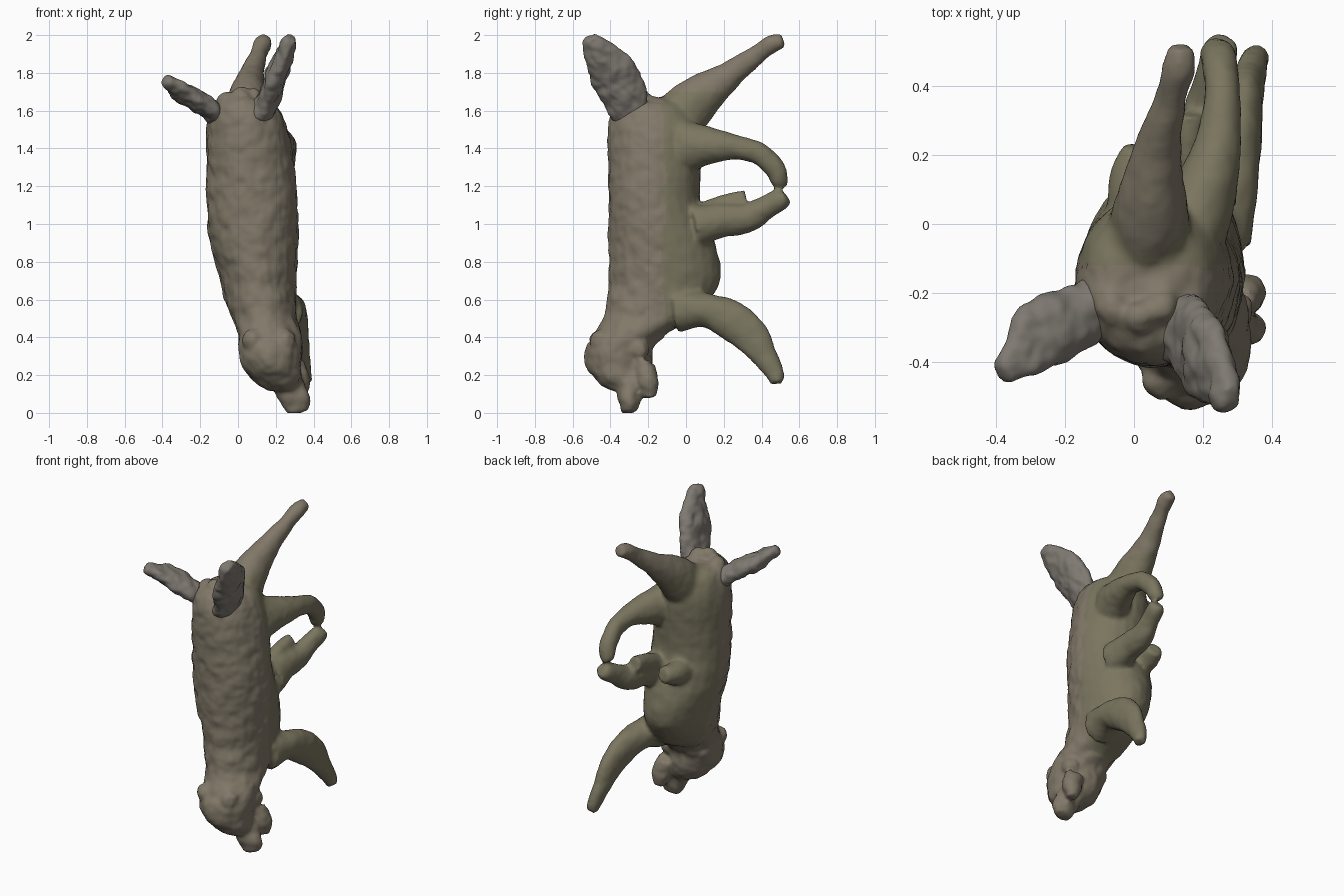
import bpy, bmesh, math
from mathutils import Vector, noise

SEG = 24


def loft(bm, rings):
    loops = [[bm.verts.new(p) for p in r] for r in rings]
    for a, b in zip(loops, loops[1:]):
        for i in range(SEG):
            j = (i + 1) % SEG
            bm.faces.new((a[i], a[j], b[j], b[i]))
    bm.faces.new(loops[0][::-1])
    bm.faces.new(loops[-1])


def spline(pts, n=5):
    # smooth interpolation through the control rows
    out = []
    for i in range(len(pts) - 1):
        p0, p1, p2, p3 = (pts[max(0, min(len(pts) - 1, k))] for k in (i - 1, i, i + 1, i + 2))
        for s in range(n):
            t = s / n
            out.append([0.5 * (2 * b + (c - a) * t + (2 * a - 5 * b + 4 * c - d) * t * t
                               + (3 * b - a - 3 * c + d) * t ** 3)
                        for a, b, c, d in zip(p0, p1, p2, p3)])
    return out + [list(pts[-1])]


def limb(bm, pts, hint=(1, 0, 0)):
    # rows are x, y, z, half width along hint, half width across it
    rows, rings = spline(pts), []
    for i, r in enumerate(rows):
        t = (Vector(rows[min(i + 1, len(rows) - 1)][:3]) - Vector(rows[max(i - 1, 0)][:3])).normalized()
        u = Vector(hint)
        u = (u - t * u.dot(t)).normalized()
        v = t.cross(u)
        rings.append([Vector(r[:3]) + u * r[3] * math.cos(k * math.tau / SEG)
                      + v * r[4] * math.sin(k * math.tau / SEG) for k in range(SEG)])
    loft(bm, rings)


def trunk(bm, rows):
    # rows are z, x min, x max, y min, y max
    rings = []
    for z, x0, x1, y0, y1 in spline(rows, 4):
        rings.append([Vector(((x0 + x1) / 2 + math.cos(k * math.tau / SEG) * (x1 - x0) / 2,
                              (y0 + y1) / 2 + math.sin(k * math.tau / SEG) * (y1 - y0) / 2, z))
                      for k in range(SEG)])
    loft(bm, rings)


def lump(bm, x, y, z, r):
    geo = bmesh.ops.create_uvsphere(bm, u_segments=12, v_segments=8, radius=r)
    bmesh.ops.translate(bm, verts=geo["verts"], vec=(x, y, z))


def material(name, col):
    m = bpy.data.materials.new(name)
    m.diffuse_color = (*col, 1)
    return m


HIDE = material("brown_hide", (0.22, 0.19, 0.14))
BELLY = material("olive_belly", (0.195, 0.18, 0.115))
GREY = material("grey_hide", (0.21, 0.19, 0.165))


def finish(name, bm, bump, pick, voxel=0.014):
    # fuse overlapping pieces into one sculpted skin, then roughen it
    bmesh.ops.recalc_face_normals(bm, faces=bm.faces)
    me = bpy.data.meshes.new(name)
    bm.to_mesh(me)
    bm.free()
    ob = bpy.data.objects.new(name, me)
    bpy.context.collection.objects.link(ob)
    rm = ob.modifiers.new("fuse", "REMESH")
    rm.mode, rm.voxel_size = "VOXEL", voxel
    sm = ob.modifiers.new("soften", "SMOOTH")
    sm.factor, sm.iterations = 0.5, 5
    skin = bpy.data.meshes.new_from_object(ob.evaluated_get(bpy.context.evaluated_depsgraph_get()))
    ob.modifiers.clear()
    ob.data = skin
    moves = [v.normal * bump * (noise.noise(v.co * 14) + 0.4 * noise.noise(v.co * 30))
             * (1 if v.co.y < -.12 else 0.4) for v in skin.vertices]
    for v, d in zip(skin.vertices, moves):
        v.co += d
        v.co.z = max(v.co.z, 0)
    skin.materials.clear()
    for m in (HIDE, BELLY, GREY):
        skin.materials.append(m)
    for p in skin.polygons:
        p.material_index = pick(p.center)
        p.use_smooth = True
    return ob


# Trunk, neck and head
bm = bmesh.new()
trunk(bm, [(1.67, -.07, .10, -.33, -.05), (1.63, -.135, .2, -.385, .03), (1.5, -.167, .265, -.412, .085),
           (1.3, -.167, .297, -.412, .08), (1.1, -.167, .317, -.412, .08), (.9, -.15, .32, -.412, .155),
           (.72, -.10, .31, -.408, .185), (.6, -.07, .31, -.42, .13), (.5, -.03, .315, -.44, .04),
           (.42, .0, .335, -.485, -.1), (.34, .0, .335, -.53, -.17), (.25, .02, .335, -.53, -.18),
           (.17, .08, .335, -.475, -.2), (.12, .15, .30, -.41, -.25)])
# Brow and cheek lumps on the head, knobs on the rump
for x, y, z, r in [(.08, -.45, .38, .06), (.25, -.45, .38, .06), (.17, -.485, .28, .06),
                   (.06, -.27, .36, .06), (.29, -.25, .34, .06),
                   (-.06, -.24, 1.65, .05), (.08, -.24, 1.67, .05), (.02, -.27, 1.68, .05)]:
    lump(bm, x, y, z, r)
# Muzzle and jaw
limb(bm, [(.23, -.31, .24, .08, .08), (.27, -.30, .14, .08, .065), (.305, -.30, .06, .08, .06),
          (.315, -.295, .002, .055, .04)])
limb(bm, [(.29, -.22, .26, .06, .05), (.325, -.20, .16, .058, .06), (.33, -.19, .08, .035, .035)])
# Upper leg
limb(bm, [(.04, -.07, 1.53, .13, .15), (.05, .06, 1.66, .105, .125), (.07, .22, 1.78, .068, .078),
          (.11, .38, 1.90, .045, .05), (.13, .45, 1.95, .05, .05), (.135, .515, 1.97, .036, .036)])
# Curled-down leg
limb(bm, [(.17, 0, 1.41, .11, .14), (.22, .14, 1.415, .085, .095), (.25, .27, 1.405, .062, .065),
          (.255, .39, 1.37, .052, .06), (.25, .465, 1.3, .052, .057), (.24, .492, 1.24, .05, .05),
          (.23, .497, 1.20, .036, .038)])
# Curled-up leg with its short stubs
limb(bm, [(.2, .05, .99, .1, .11), (.2, .2, 1.02, .08, .09), (.21, .32, 1.03, .07, .08),
          (.23, .42, 1.085, .056, .065), (.25, .5, 1.13, .052, .058), (.255, .53, 1.15, .038, .042)])
limb(bm, [(.16, .08, 1.05, .06, .06), (.16, .2, 1.10, .05, .055), (.16, .32, 1.13, .045, .05)])
limb(bm, [(-.0, .04, 1.03, .08, .08), (.0, .14, 1.04, .07, .07), (.02, .22, 1.06, .05, .05)])
# Lower bent leg
limb(bm, [(.24, -.05, .54, .1, .12), (.27, .1, .545, .09, .09), (.30, .23, .495, .07, .105),
          (.32, .34, .41, .055, .1), (.335, .42, .295, .047, .068), (.35, .47, .21, .042, .05),
          (.36, .482, .155, .036, .034)])
finish("animal_body", bm, 0.009, lambda c: 1 if c.y > -.12 + .04 * noise.noise(c * 9) and c.z < 1.7 else 0)

# Two flat paddle-like feet at the top
for name, hint, pts in [
    ("left_paddle", (-.4, .75, .1), [(-.08, -.22, 1.56, .08, .06), (-.17, -.27, 1.62, .095, .055),
        (-.26, -.32, 1.68, .11, .055), (-.33, -.385, 1.73, .07, .045), (-.38, -.43, 1.767, .035, .03)]),
    ("right_paddle", (.15, 1, .3), [(.12, -.29, 1.58, .11, .07), (.165, -.33, 1.68, .12, .06),
        (.205, -.385, 1.8, .13, .058), (.25, -.46, 1.9, .09, .05), (.28, -.51, 1.985, .045, .03)]),
]:
    bm = bmesh.new()
    limb(bm, pts, hint)
    finish(name, bm, 0.014, lambda c: 2, 0.011)
